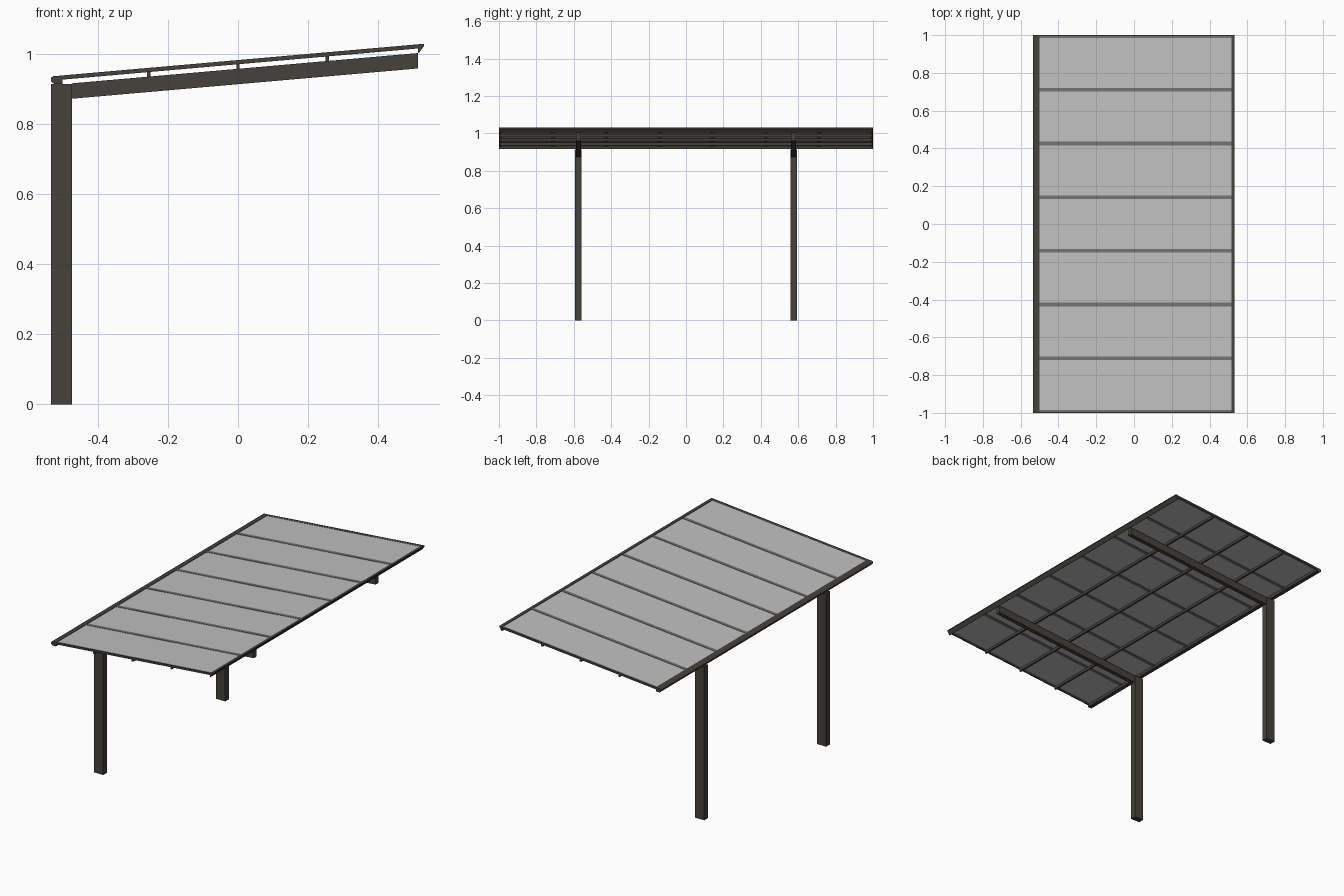
import bpy
import bmesh

cube = bpy.data.objects.get("Cube")
if cube:
    bpy.data.objects.remove(cube, do_unlink=True)


def material(name, colour):
    m = bpy.data.materials.new(name)
    m.use_nodes = True
    m.diffuse_color = (*colour, 1)
    m.node_tree.nodes["Principled BSDF"].inputs["Base Color"].default_value = (*colour, 1)
    return m


BRONZE = material("dark bronze", (0.062, 0.053, 0.043))
GREY = material("mid grey", (0.17, 0.17, 0.17))
PANEL = material("pale grey panel", (0.53, 0.53, 0.53))
SLOPE = 0.0875


def top(x, drop=0.0):
    """Point on the roof slope, lowered by drop."""
    return (x, 0.984 + SLOPE * x - drop)


def prism(name, profile, y0, y1, mat):
    """Extrude an x-z profile along y."""
    bm = bmesh.new()
    face = bm.faces.new([bm.verts.new((x, y0, z)) for x, z in profile])
    ext = bmesh.ops.extrude_face_region(bm, geom=[face])
    moved = [v for v in ext["geom"] if isinstance(v, bmesh.types.BMVert)]
    bmesh.ops.translate(bm, verts=moved, vec=(0, y1 - y0, 0))
    bmesh.ops.recalc_face_normals(bm, faces=bm.faces)
    mesh = bpy.data.meshes.new(name)
    bm.to_mesh(mesh)
    bm.free()
    mesh.materials.append(mat)
    obj = bpy.data.objects.new(name, mesh)
    bpy.context.collection.objects.link(obj)
    return obj


def slab(name, x0, x1, hi, lo, y0, y1, mat):
    """Sloping slab between two depths below the roof surface."""
    return prism(name, [top(x0, hi), top(x1, hi), top(x1, lo), top(x0, lo)], y0, y1, mat)


# Posts and the cantilever beams they carry
for side, y in (("front", -0.575), ("back", 0.575)):
    prism(side + "_post", [(-0.535, 0), (-0.475, 0), (-0.475, 0.915), (-0.535, 0.915)],
          y - 0.0175, y + 0.0175, BRONZE)
    slab(side + "_beam", -0.475, 0.515, 0.025, 0.069, y - 0.0125, y + 0.0125, BRONZE)

# Purlins running the length of the roof
for i, x in enumerate((-0.255, 0, 0.255)):
    slab(f"purlin_{i + 1}", x - 0.005, x + 0.005, 0.011, 0.026, -0.995, 0.995, BRONZE)

# Roof panels and the glazing bars between them
PITCH = 1.99 / 7
for i in range(8):
    y = -0.995 + i * PITCH
    if i < 7:
        slab(f"roof_panel_{i + 1}", -0.505, 0.52, 0.003, 0.008, y, y + PITCH, PANEL)
    lo, hi = max(y - 0.01, -0.994), min(y + 0.01, 0.994)
    slab(f"glazing_bar_{i + 1}", -0.505, 0.52, 0.001, 0.011, lo, hi, GREY)

# Edge trims at the two ends
for side, y in (("front", -1), ("back", 0.994)):
    slab(side + "_end_trim", -0.51, 0.525, 0, 0.012, y, y + 0.006, BRONZE)

# Gutter on the low edge, lip on the high edge
prism("gutter", [(-0.5, 0.94), (-0.528, 0.938), (-0.535, 0.933), (-0.535, 0.924),
                 (-0.526, 0.916), (-0.502, 0.916)], -1, 1, BRONZE)
prism("high_edge_lip", [top(0.515), top(0.532), top(0.532, 0.006), (0.517, 1.004),
                        (0.515, 1.004)], -1, 1, BRONZE)
